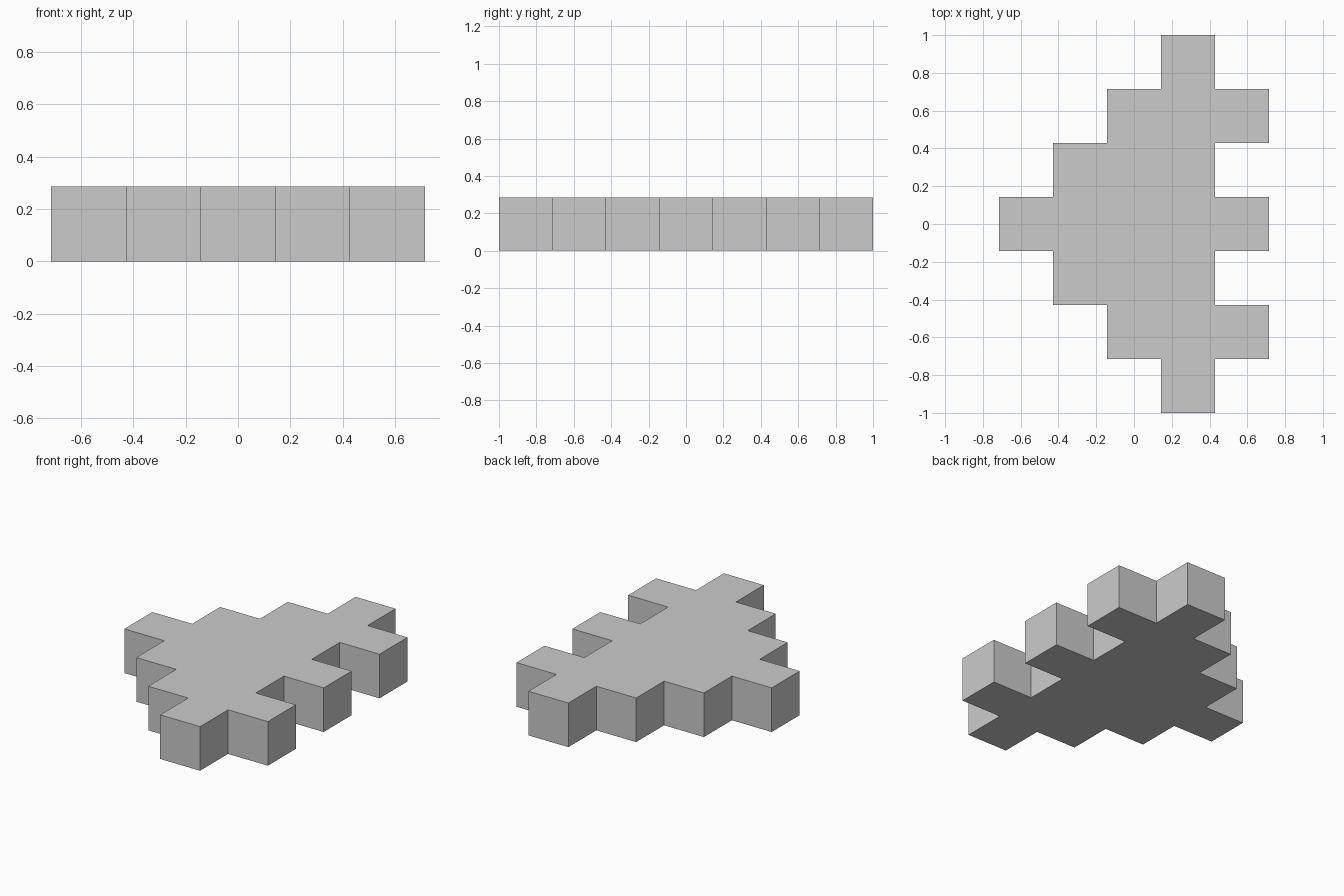
import bpy, bmesh

if "Cube" in bpy.data.objects:
    bpy.data.objects.remove(bpy.data.objects["Cube"])

CELL = 2 / 7                                   # side of one square step
half = [(3, 4), (2, 5), (1, 4)]                # column span of each row, front to middle
rows = half + [(0, 5)] + half[::-1]            # mirrored about the middle row

# Stepped outline: up the right edge, then back down the left edge
right = [(b, y) for i, (a, b) in enumerate(rows) for y in (i, i + 1)]
left = [(a, y) for i, (a, b) in enumerate(rows) for y in (i, i + 1)]
outline = [((x - 2.5) * CELL, (y - 3.5) * CELL) for x, y in right + left[::-1]]

# Extrude the outline into a slab one cell thick
bm = bmesh.new()
base = bm.faces.new([bm.verts.new((x, y, 0)) for x, y in outline])
top = bmesh.ops.extrude_face_region(bm, geom=[base], use_keep_orig=True)["geom"]
bmesh.ops.translate(bm, vec=(0, 0, CELL),
                    verts=[v for v in top if isinstance(v, bmesh.types.BMVert)])
bmesh.ops.recalc_face_normals(bm, faces=bm.faces)

mesh = bpy.data.meshes.new("stepped_slab")
bm.to_mesh(mesh)
bm.free()
bpy.context.collection.objects.link(bpy.data.objects.new("stepped_slab", mesh))
